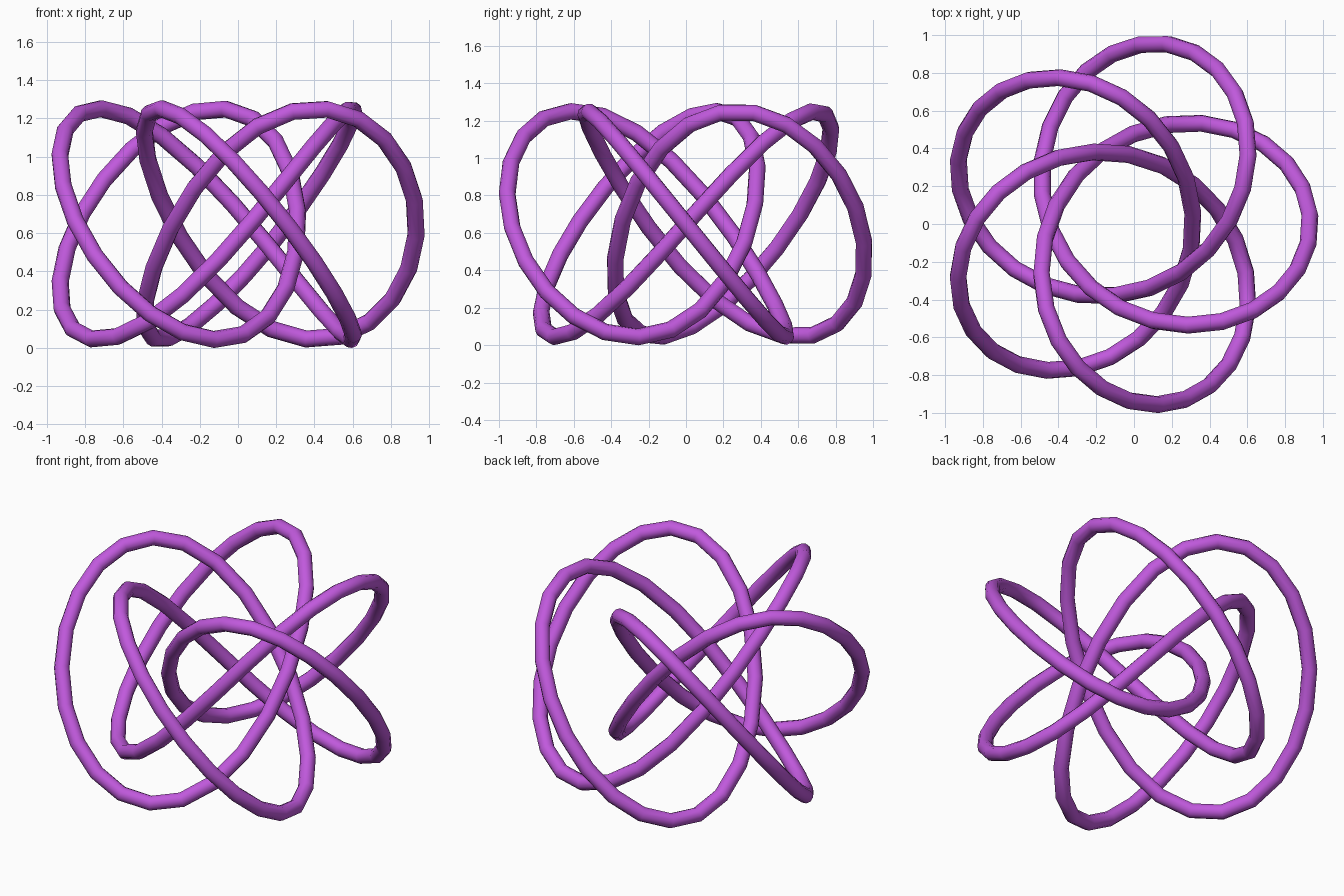
import bpy
from math import sin, cos, tau

if "Cube" in bpy.data.objects:
    bpy.data.objects.remove(bpy.data.objects["Cube"])

A, B, E = 0.660, 0.310, 0.012   # main ring, lobe and lobe-narrowing amplitudes
C, F = 0.602, 0.022             # height amplitude and its lean towards the axis
TUBE = 0.045
STEPS = 96
START = 0.02

# Closed knot path: four turns round the axis, five lobes
pts = []
for i in range(STEPS):
    t = START + tau * i / STEPS
    pts.append((A * cos(4 * t) + B * cos(t) + E * cos(6 * t),
                A * sin(4 * t) - B * sin(t) - E * sin(6 * t),
                C + TUBE - C * sin(5 * t) + F * sin(10 * t)))
xs = [p[0] for p in pts]
shift = (max(xs) + min(xs)) / 2

curve = bpy.data.curves.new("knot_tube", "CURVE")
curve.dimensions = "3D"
curve.bevel_depth = TUBE
curve.bevel_resolution = 3
spline = curve.splines.new("POLY")
spline.points.add(STEPS - 1)
for point, (x, y, z) in zip(spline.points, pts):
    point.co = (x - shift, y, z, 1)
spline.use_cyclic_u = True

knot = bpy.data.objects.new("knot_tube", curve)
bpy.context.collection.objects.link(knot)

# Purple material
mat = bpy.data.materials.new("purple")
mat.diffuse_color = (0.53, 0.10, 0.72, 1)
mat.use_nodes = True
mat.node_tree.nodes["Principled BSDF"].inputs["Base Color"].default_value = mat.diffuse_color
curve.materials.append(mat)

# Turn the tube into a smooth-shaded mesh
bpy.context.view_layer.objects.active = knot
knot.select_set(True)
bpy.ops.object.convert(target="MESH")
bpy.ops.object.shade_smooth()
